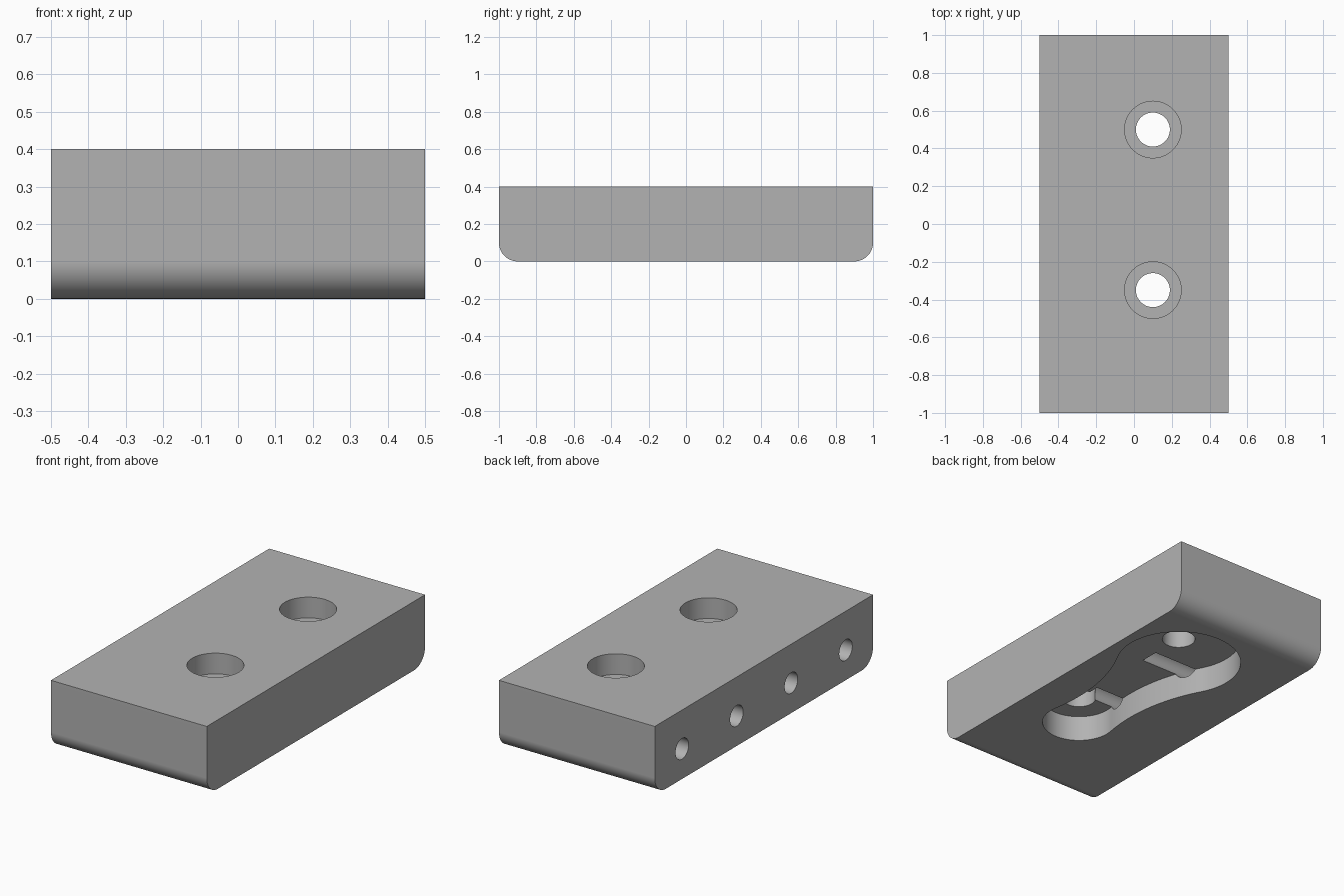
import bpy, bmesh
from math import sin, cos, pi, atan2, sqrt, radians
from mathutils import Vector

cube = bpy.data.objects.get("Cube")
if cube:
    bpy.data.objects.remove(cube, do_unlink=True)

metal = bpy.data.materials.new("plain_grey")
metal.use_nodes = True
GREY = (0.45, 0.45, 0.45, 1)
metal.diffuse_color = GREY
metal.node_tree.nodes["Principled BSDF"].inputs["Base Color"].default_value = GREY


def arc(cx, cy, r, start, end, steps):
    """Points along an arc, angles in radians."""
    angles = [start + (end - start) * i / steps for i in range(steps + 1)]
    return [(cx + r * cos(a), cy + r * sin(a)) for a in angles]


def prism(name, outline, axis, low, high):
    """Extrude a closed outline along x or z."""
    def place(p, h):
        return Vector((h, p[0], p[1])) if axis == "x" else Vector((p[0], p[1], h))
    bm = bmesh.new()
    face = bm.faces.new([bm.verts.new(place(p, low)) for p in outline])
    grown = bmesh.ops.extrude_face_region(bm, geom=[face])["geom"]
    shift = place((0, 0), high - low)
    bmesh.ops.translate(bm, vec=shift, verts=[v for v in grown if isinstance(v, bmesh.types.BMVert)])
    bmesh.ops.recalc_face_normals(bm, faces=bm.faces)
    mesh = bpy.data.meshes.new(name)
    bm.to_mesh(mesh)
    bm.free()
    mesh.materials.append(metal)
    obj = bpy.data.objects.new(name, mesh)
    bpy.context.collection.objects.link(obj)
    return obj


def drill(name, a, b, r, axis, low, high):
    return prism(name, arc(a, b, r, 0, 2 * pi, 64)[:-1], axis, low, high)


# Block with rounded lower ends
WIDTH, LENGTH, HEIGHT, ROUND = 1.0, 2.0, 0.4, 0.1
end = LENGTH / 2
profile = [(end, HEIGHT), (-end, HEIGHT)]
profile += arc(-end + ROUND, ROUND, ROUND, pi, 1.5 * pi, 16)
profile += arc(end - ROUND, ROUND, ROUND, 1.5 * pi, 2 * pi, 16)
block = prism("mounting_block", profile, "x", -WIDTH / 2, WIDTH / 2)

# Underside pocket: two lobes joined by a concave waist
AXIS, Y_SMALL, Y_LARGE = 0.1, -0.35, 0.5
R_SMALL, R_LARGE, R_WAIST, DEPTH = 0.2, 0.34, 1.0, 0.15
span = Y_LARGE - Y_SMALL
s, t = R_WAIST + R_SMALL, R_WAIST + R_LARGE
rise = (span ** 2 + s ** 2 - t ** 2) / (2 * span)
reach = sqrt(s ** 2 - rise ** 2)
low_angle = atan2(rise, reach)
high_angle = atan2(span - rise, reach)
half = arc(0, Y_SMALL, R_SMALL, -pi / 2, low_angle, 32)
half += arc(reach, Y_SMALL + rise, R_WAIST, pi + low_angle, pi - high_angle, 24)[1:-1]
half += arc(0, Y_LARGE, R_LARGE, -high_angle, pi / 2, 40)
outline = [(AXIS + x, y) for x, y in half]
outline += [(AXIS - x, y) for x, y in reversed(half[1:-1])]
cutters = [prism("pocket_cutter", outline, "z", -0.1, DEPTH)]

# Counterbored screw holes
for y in (Y_SMALL, Y_LARGE):
    cutters.append(drill("counterbore_cutter", AXIS, y, 0.15, "z", 0.28, 0.5))
    cutters.append(drill("screw_hole_cutter", AXIS, y, 0.09, "z", 0.05, 0.45))

# Row of blind holes in one long side
for i in range(4):
    cutters.append(drill("side_hole_cutter", -0.75 + 0.5 * i, 0.175, 0.06, "x", -0.6, AXIS))

# Cut everything out of the block
bpy.ops.object.select_all(action="DESELECT")
bpy.context.view_layer.objects.active = block
block.select_set(True)
for cutter in cutters:
    cutter.hide_render = True
    mod = block.modifiers.new("cut", "BOOLEAN")
    mod.operation = "DIFFERENCE"
    mod.solver = "EXACT"
    mod.object = cutter
    bpy.ops.object.modifier_apply(modifier=mod.name)
    bpy.data.objects.remove(cutter, do_unlink=True)

# Smooth curved walls, crisp edges
bpy.ops.object.shade_smooth_by_angle(angle=radians(30))
normals = block.modifiers.new("even_shading", "WEIGHTED_NORMAL")
normals.keep_sharp = True
